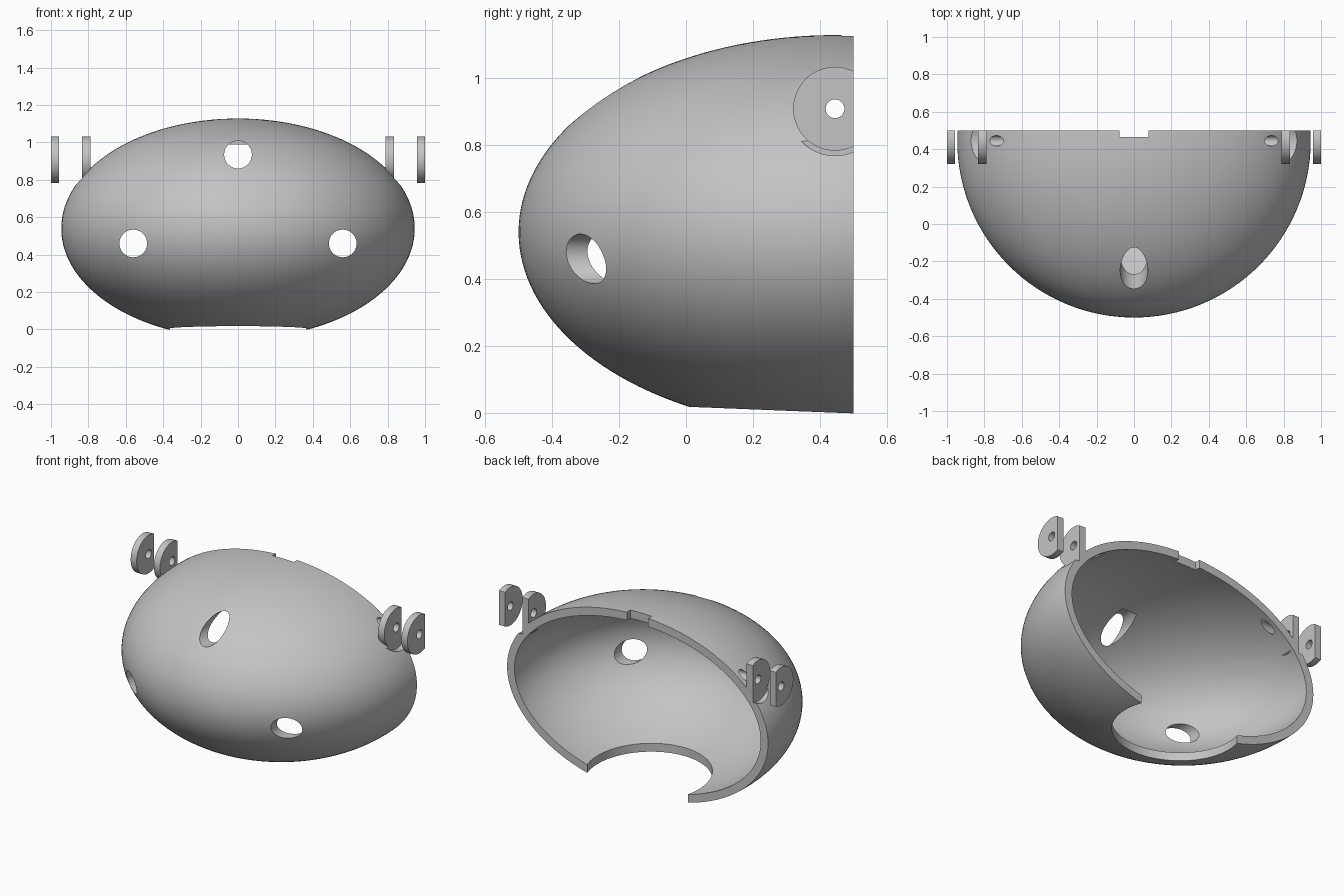
import bpy, bmesh, math
from mathutils import Matrix, Vector

if "Cube" in bpy.data.objects:
    bpy.data.objects.remove(bpy.data.objects["Cube"], do_unlink=True)

grey = bpy.data.materials.new("plain grey")
grey.use_nodes = True
COLOR = (0.55, 0.55, 0.55, 1)
grey.diffuse_color = COLOR
grey.node_tree.nodes["Principled BSDF"].inputs["Base Color"].default_value = COLOR

CENTER = Vector((0, 0.445, 0.54))
RADII = Vector((0.945, 0.945, 0.588))
WALL = 0.053
BACK = 0.5
PIN = (0.445, 0.908)   # y, z of the hinge axis


def finish(bm, name):
    mesh = bpy.data.meshes.new(name)
    bm.to_mesh(mesh)
    bm.free()
    obj = bpy.data.objects.new(name, mesh)
    bpy.context.collection.objects.link(obj)
    mesh.materials.append(grey)
    return obj


def ellipsoid(name, radii):
    bm = bmesh.new()
    bmesh.ops.create_uvsphere(bm, u_segments=128, v_segments=80, radius=1)
    bmesh.ops.transform(bm, matrix=Matrix.Translation(CENTER) @ Matrix.Diagonal((*radii, 1)), verts=bm.verts)
    return finish(bm, name)


def cylinder(name, axis, start, end, radius, a, b, sides=64):
    """Cylinder along an axis from start to end; a, b are its other two coordinates."""
    bm = bmesh.new()
    bmesh.ops.create_cone(bm, cap_ends=True, segments=sides, radius1=radius, radius2=radius, depth=end - start)
    mid = (start + end) / 2
    spin, place = {
        "X": (Matrix.Rotation(math.pi / 2, 4, "Y"), (mid, a, b)),
        "Y": (Matrix.Rotation(math.pi / 2, 4, "X"), (a, mid, b)),
        "Z": (Matrix.Identity(4), (a, b, mid)),
    }[axis]
    bmesh.ops.transform(bm, matrix=Matrix.Translation(place) @ spin, verts=bm.verts)
    return finish(bm, name)


def box(name, center, size):
    bm = bmesh.new()
    bmesh.ops.create_cube(bm, size=1)
    bmesh.ops.transform(bm, matrix=Matrix.Translation(center) @ Matrix.Diagonal((*size, 1)), verts=bm.verts)
    return finish(bm, name)


def cut(target, cutters):
    for c in cutters:
        mod = target.modifiers.new(c.name, "BOOLEAN")
        mod.operation = "DIFFERENCE"
        mod.solver = "EXACT"
        mod.object = c
    bpy.context.view_layer.update()
    evaluated = target.evaluated_get(bpy.context.evaluated_depsgraph_get())
    mesh = bpy.data.meshes.new_from_object(evaluated)
    target.modifiers.clear()
    target.data = mesh
    bpy.ops.object.select_all(action="DESELECT")
    target.select_set(True)
    bpy.context.view_layer.objects.active = target
    bpy.ops.object.shade_smooth_by_angle(angle=math.radians(30))


# Cutters: back plane and hinge pin are shared by shell and tabs
back_cutter = box("back_cutter", (0, BACK + 1, 0.5), (4, 2, 4))
pin_cutter = cylinder("pin_cutter", "X", -1.5, 1.5, 0.028, *PIN, sides=32)
shell_cutters = [
    ellipsoid("hollow_cutter", RADII - Vector((WALL, WALL, WALL))),
    back_cutter,
    pin_cutter,
    cylinder("bottom_cutter", "Z", -0.3, 0.3, 0.38, 0, 0.39, sides=96),
    box("notch_cutter", (0, BACK, 1.1), (0.154, 0.07, 0.3)),
    cylinder("top_hole_cutter", "Y", -1, -0.04, 0.074, 0, 0.935),
]
for side, word in ((1, "left"), (-1, "right")):
    shell_cutters.append(cylinder(word + "_hole_cutter", "Y", -1, -0.04, 0.074, side * 0.56, 0.46))
    ends = sorted((side * 0.833, side * 0.957))
    shell_cutters.append(cylinder(word + "_pocket_cutter", "X", *ends, 0.14, *PIN))

# Hollow half shell
shell = ellipsoid("shell", RADII)
cut(shell, shell_cutters)

# Paired hinge tabs on each side
for side, word in ((1, "left"), (-1, "right")):
    for part, near, far in (("inner", 0.788, 0.833), ("outer", 0.957, 1.0)):
        ends = sorted((side * near, side * far))
        tab = cylinder(f"{word}_{part}_hinge_tab", "X", *ends, 0.125, *PIN)
        cut(tab, [back_cutter, pin_cutter])

# Remove the helpers
for c in shell_cutters:
    bpy.data.objects.remove(c, do_unlink=True)
